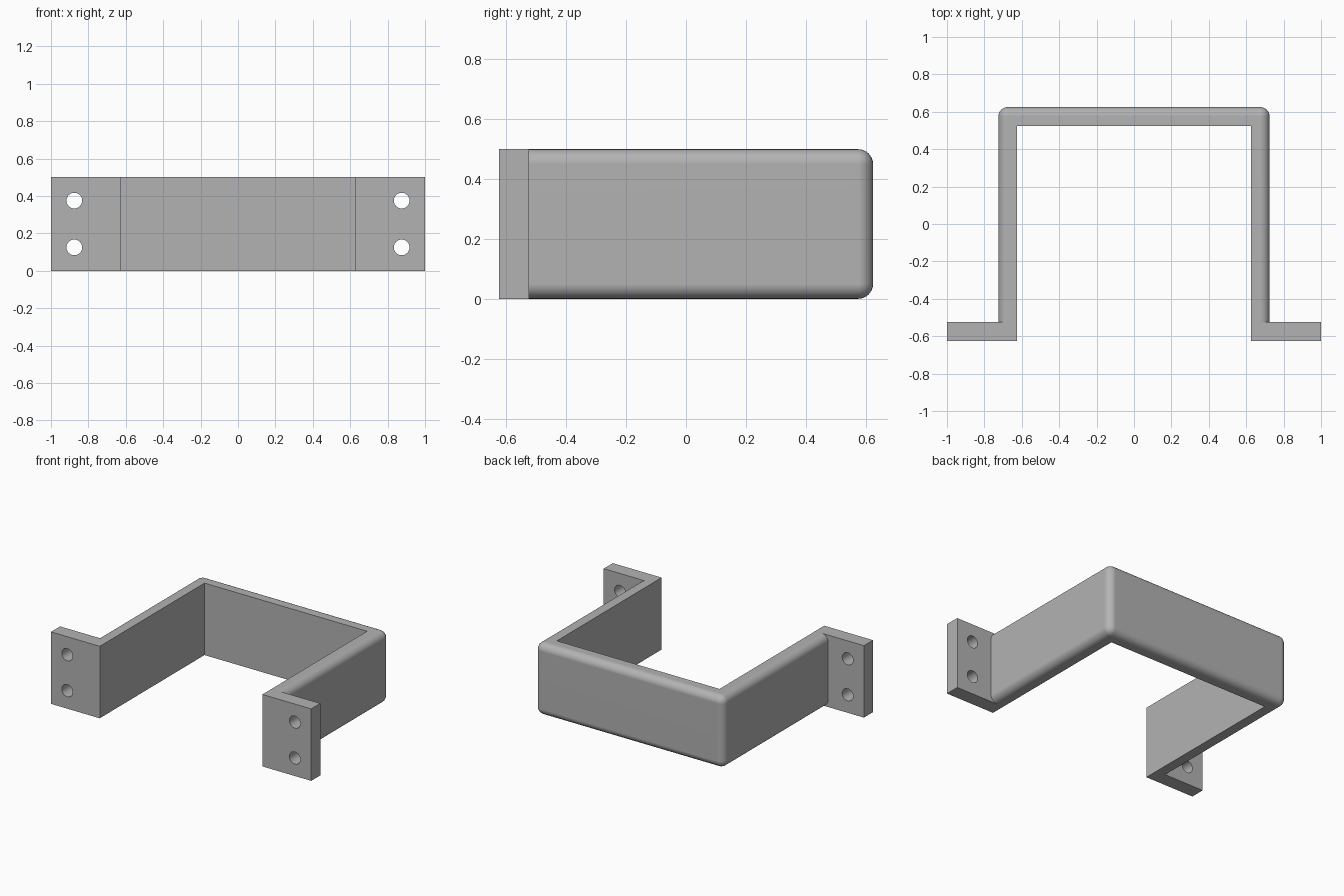
import bpy, bmesh
from mathutils import Matrix

cube = bpy.data.objects.get("Cube")
if cube:
    bpy.data.objects.remove(cube, do_unlink=True)

HEIGHT = 0.5        # strip width
HALF = 0.725        # outer half width of the strap
WALL = 0.1          # plate thickness
BACK = 0.625        # outer back face
INNER = HALF - WALL

steel = bpy.data.materials.new("grey metal")
steel.use_nodes = True
grey = (0.45, 0.45, 0.45, 1)
steel.diffuse_color = grey
steel.node_tree.nodes["Principled BSDF"].inputs["Base Color"].default_value = grey


def finish(name, bm):
    mesh = bpy.data.meshes.new(name)
    bm.to_mesh(mesh)
    bm.free()
    mesh.materials.append(steel)
    obj = bpy.data.objects.new(name, mesh)
    bpy.context.collection.objects.link(obj)
    return obj


def box(name, low, high, radius=0):
    bm = bmesh.new()
    bmesh.ops.create_cube(bm, size=1)
    for v in bm.verts:
        v.co = [a + (b - a) * (c + 0.5) for a, b, c in zip(low, high, v.co)]
    if radius:
        # round every edge except those of the open front
        edges = [e for e in bm.edges if any(v.co.y > low[1] + 0.01 for v in e.verts)]
        bmesh.ops.bevel(bm, geom=edges, offset=radius, segments=8,
                        profile=0.5, affect='EDGES')
    return finish(name, bm)


def peg(name, x, z, radius):
    bm = bmesh.new()
    turn = Matrix.Translation((x, -BACK + WALL / 2, z)) @ Matrix.Rotation(1.5707963, 4, 'X')
    bmesh.ops.create_cone(bm, cap_ends=True, segments=32, radius1=radius,
                          radius2=radius, depth=0.3, matrix=turn)
    return finish(name, bm)


def combine(target, other, operation):
    mod = target.modifiers.new("combine", 'BOOLEAN')
    mod.operation = operation
    mod.solver = 'EXACT'
    mod.object = other
    bpy.context.view_layer.objects.active = target
    bpy.ops.object.modifier_apply(modifier=mod.name)
    bpy.data.objects.remove(other, do_unlink=True)


# Rounded strap, still solid
bracket = box("bracket", (-HALF, -BACK + WALL / 2, 0), (HALF, BACK, HEIGHT), 0.05)

# Mounting flanges, one bar split by the opening below
bar = box("flange_bar", (-1, -BACK, 0), (1, -BACK + WALL, HEIGHT))
combine(bracket, bar, 'UNION')

# Opening between the arms
opening = box("opening_cutter", (-INNER, -1, -0.2), (INNER, BACK - WALL, HEIGHT + 0.2))
combine(bracket, opening, 'DIFFERENCE')

# Screw holes
for x in (-0.875, 0.875):
    for z in (0.125, 0.375):
        combine(bracket, peg("hole_cutter", x, z, 0.042), 'DIFFERENCE')

# Smooth rounds with crisp flat faces
bpy.ops.object.select_all(action='DESELECT')
bracket.select_set(True)
bpy.context.view_layer.objects.active = bracket
bpy.ops.object.shade_smooth_by_angle(angle=0.6)
weighted = bracket.modifiers.new("even_normals", 'WEIGHTED_NORMAL')
weighted.keep_sharp = True
